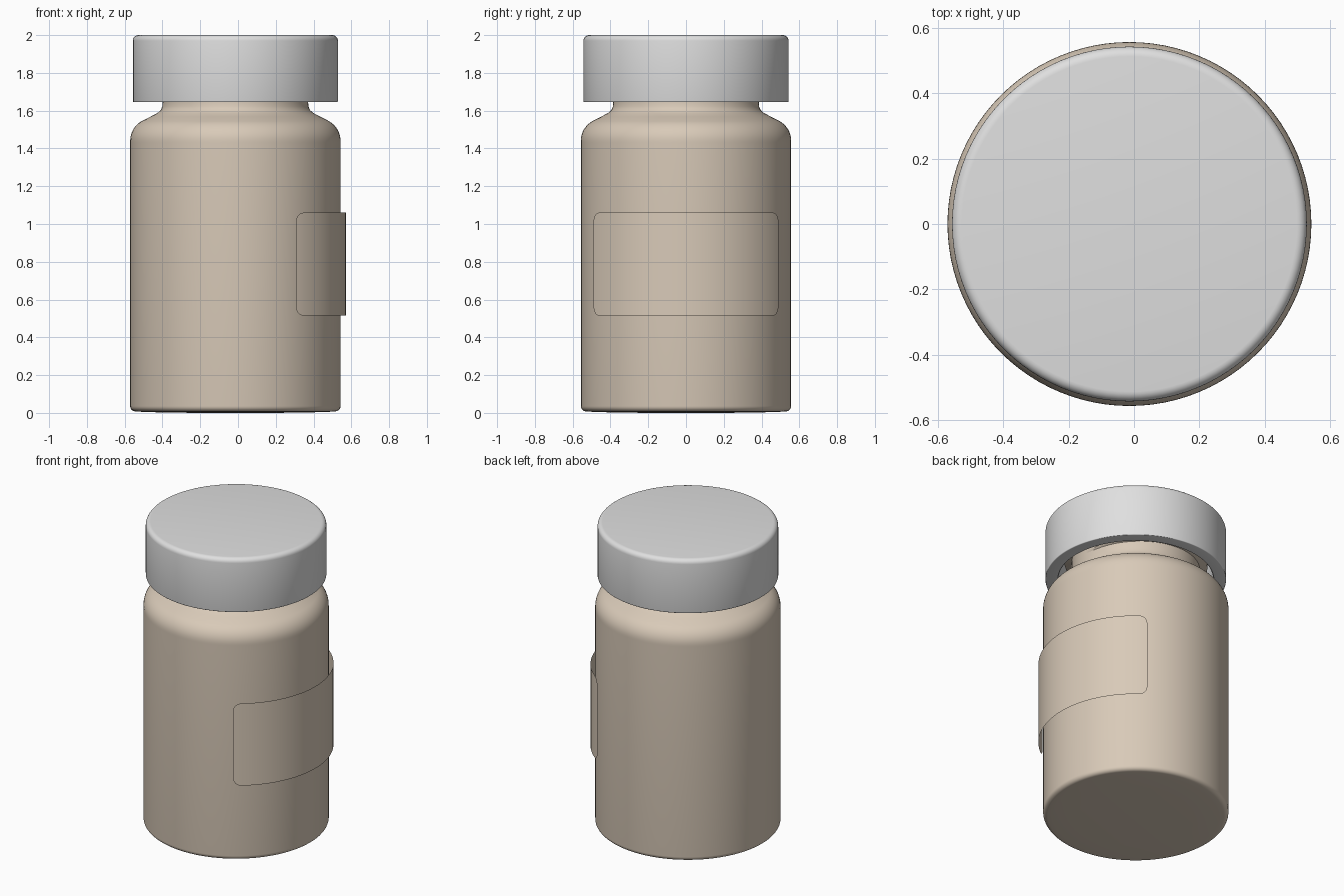
import bpy, bmesh, math

cube = bpy.data.objects.get("Cube")
if cube:
    bpy.data.objects.remove(cube, do_unlink=True)

AXIS_X = -0.014  # bottle axis
SIDES = 96


def make_material(name, rgb):
    mat = bpy.data.materials.new(name)
    mat.use_nodes = True
    color = (*rgb, 1)
    mat.diffuse_color = color
    mat.node_tree.nodes["Principled BSDF"].inputs["Base Color"].default_value = color
    return mat


beige = make_material("warm beige", (0.69, 0.59, 0.48))
grey = make_material("light grey", (0.74, 0.74, 0.74))


def finish(name, bm, mat):
    mesh = bpy.data.meshes.new(name)
    bm.to_mesh(mesh)
    bm.free()
    mesh.materials.append(mat)
    obj = bpy.data.objects.new(name, mesh)
    obj.location.x = AXIS_X
    bpy.context.collection.objects.link(obj)
    bpy.ops.object.select_all(action="DESELECT")
    obj.select_set(True)
    bpy.context.view_layer.objects.active = obj
    bpy.ops.object.shade_smooth_by_angle(angle=math.radians(35))
    return obj


def lathe(name, profile, mat):
    """Spin a (radius, height) profile around the vertical axis."""
    bm = bmesh.new()
    verts = [bm.verts.new((r, 0, z)) for r, z in profile]
    edges = [bm.edges.new(pair) for pair in zip(verts, verts[1:])]
    bmesh.ops.spin(bm, geom=verts + edges, cent=(0, 0, 0), axis=(0, 0, 1),
                   angle=math.tau, steps=SIDES, use_merge=True)
    bmesh.ops.remove_doubles(bm, verts=bm.verts, dist=0.0001)
    bmesh.ops.recalc_face_normals(bm, faces=bm.faces)
    return finish(name, bm, mat)


def arc(cx, cz, radius, start, end, steps=6):
    """Profile points on a circular arc, angles in degrees."""
    angles = [math.radians(start + (end - start) * i / steps) for i in range(steps + 1)]
    return [(cx + radius * math.cos(a), cz + radius * math.sin(a)) for a in angles]


# Hollow bottle: base, wall, shoulder, neck and inner wall
bottle = [(0, 0), (0.35, 0.001), (0.5, 0.006)]
bottle += arc(0.529, 0.036, 0.028, -90, 0)
bottle += [(0.557, 1.43)] + arc(0.437, 1.44, 0.12, 0, 60, 8)
bottle += [(0.45, 1.568), (0.412, 1.588), (0.395, 1.603), (0.387, 1.622), (0.385, 1.65),
           (0.385, 1.93), (0.34, 1.93), (0.34, 1.6), (0.51, 1.45), (0.51, 0.05), (0, 0.05)]
lathe("bottle", bottle, beige)

# Hollow screw cap
cap = [(0, 2)] + arc(0.513, 1.97, 0.03, 90, 0)
cap += arc(0.538, 1.65, 0.005, 0, -90, 3)
cap += [(0.47, 1.645), (0.465, 1.65), (0.465, 1.94), (0, 1.94)]
lathe("cap", cap, grey)

# Screw thread winding around the neck
bm = bmesh.new()
turns, previous = 1.75, None
steps = int(SIDES * turns)
for i in range(steps + 1):
    t = i / steps
    angle = math.tau * turns * t
    rise = 1.7 + 0.17 * t
    depth = 0.045 * min(1, 10 * t, 10 * (1 - t))
    section = [(0.38, -0.025), (0.385 + depth, -0.01), (0.385 + depth, 0.01), (0.38, 0.025)]
    row = [bm.verts.new((r * math.cos(angle), r * math.sin(angle), rise + dz))
           for r, dz in section]
    if previous:
        for k in range(3):
            bm.faces.new((previous[k], row[k], row[k + 1], previous[k + 1]))
    previous = row
finish("neck_thread", bm, beige)

# Thin curved label with rounded corners, floating just off the wall on the +x side
RADIUS, HALF, CORNER = 0.585, 0.58, 0.05
LOW, HIGH = 0.515, 1.06
corner = [CORNER * (1 - math.cos(math.pi / 2 * i / 8)) for i in range(9)]
middle = [CORNER + (HALF - CORNER) * i / 20 for i in range(1, 21)]
ends = corner + middle
positions = [d - HALF for d in ends] + [HALF - d for d in reversed(ends[:-1])]
bm = bmesh.new()
previous = None
for s in positions:
    gap = max(0, CORNER - (HALF - abs(s)))
    inset = CORNER - math.sqrt(max(0, CORNER ** 2 - gap ** 2))
    a = s / RADIUS
    column = [bm.verts.new((RADIUS * math.cos(a), RADIUS * math.sin(a), z))
              for z in (LOW + inset, HIGH - inset)]
    if previous:
        bm.faces.new((previous[0], column[0], column[1], previous[1]))
    previous = column
finish("label", bm, beige)
